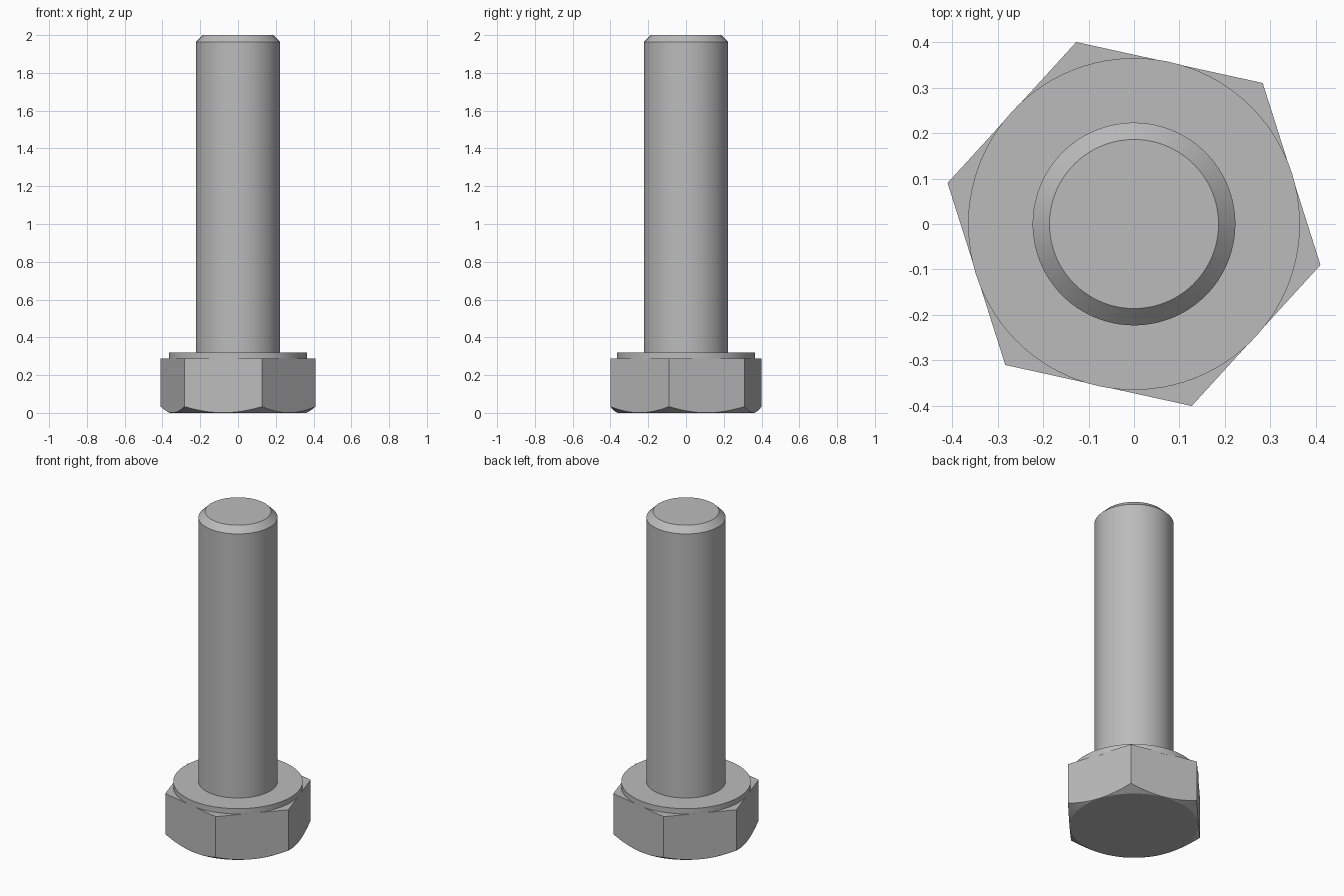
import bpy
import bmesh
import math

old = bpy.data.objects.get("Cube")
if old:
    bpy.data.objects.remove(old, do_unlink=True)

SEGMENTS = 96
HEX_RADIUS = 0.42
APOTHEM = HEX_RADIUS * math.cos(math.pi / 6)
HEX_TURN = math.radians(-12.4)

steel = bpy.data.materials.new("grey steel")
steel.use_nodes = True
colour = (0.5, 0.5, 0.5, 1)
steel.diffuse_color = colour
steel.node_tree.nodes["Principled BSDF"].inputs["Base Color"].default_value = colour


def hex_radius(a):
    """Distance from the centre to the hexagon edge at angle a."""
    return APOTHEM / math.cos((a % (math.pi / 3)) - math.pi / 6)


def build_rings(name, rings):
    """Skin a stack of rings, each a function from angle to (radius, z)."""
    bm = bmesh.new()
    angles = [2 * math.pi * i / SEGMENTS for i in range(SEGMENTS)]
    loops = []
    for ring in rings:
        loop = []
        for a in angles:
            r, z = ring(a)
            t = a + HEX_TURN
            loop.append(bm.verts.new((r * math.cos(t), r * math.sin(t), z)))
        loops.append(loop)
    for low, high in zip(loops, loops[1:]):
        for i in range(SEGMENTS):
            j = (i + 1) % SEGMENTS
            bm.faces.new((low[i], low[j], high[j], high[i]))
    bm.faces.new(loops[0][::-1])
    bm.faces.new(loops[-1])
    mesh = bpy.data.meshes.new(name)
    bm.to_mesh(mesh)
    bm.free()
    mesh.materials.append(steel)
    obj = bpy.data.objects.new(name, mesh)
    bpy.context.collection.objects.link(obj)
    bpy.ops.object.select_all(action="DESELECT")
    obj.select_set(True)
    bpy.context.view_layer.objects.active = obj
    bpy.ops.object.shade_smooth_by_angle(angle=math.radians(22))
    return obj


def circle(r, z):
    return lambda a: (r, z)


# Hexagonal head, its lower corners cut by a 30 degree cone
FLAT = 0.362


def chamfer_edge(a):
    r = hex_radius(a)
    return r, (r - FLAT) * math.tan(math.pi / 6)


build_rings("hex_head", [circle(FLAT, 0), chamfer_edge,
                         lambda a: (hex_radius(a), 0.287)])

# Round bearing collar on the head
build_rings("bearing_collar", [circle(0.365, 0.28), circle(0.365, 0.32)])

# Plain shank with a chamfered tip
build_rings("shank", [circle(0.223, 0.3), circle(0.223, 1.963),
                      circle(0.186, 2.0)])
